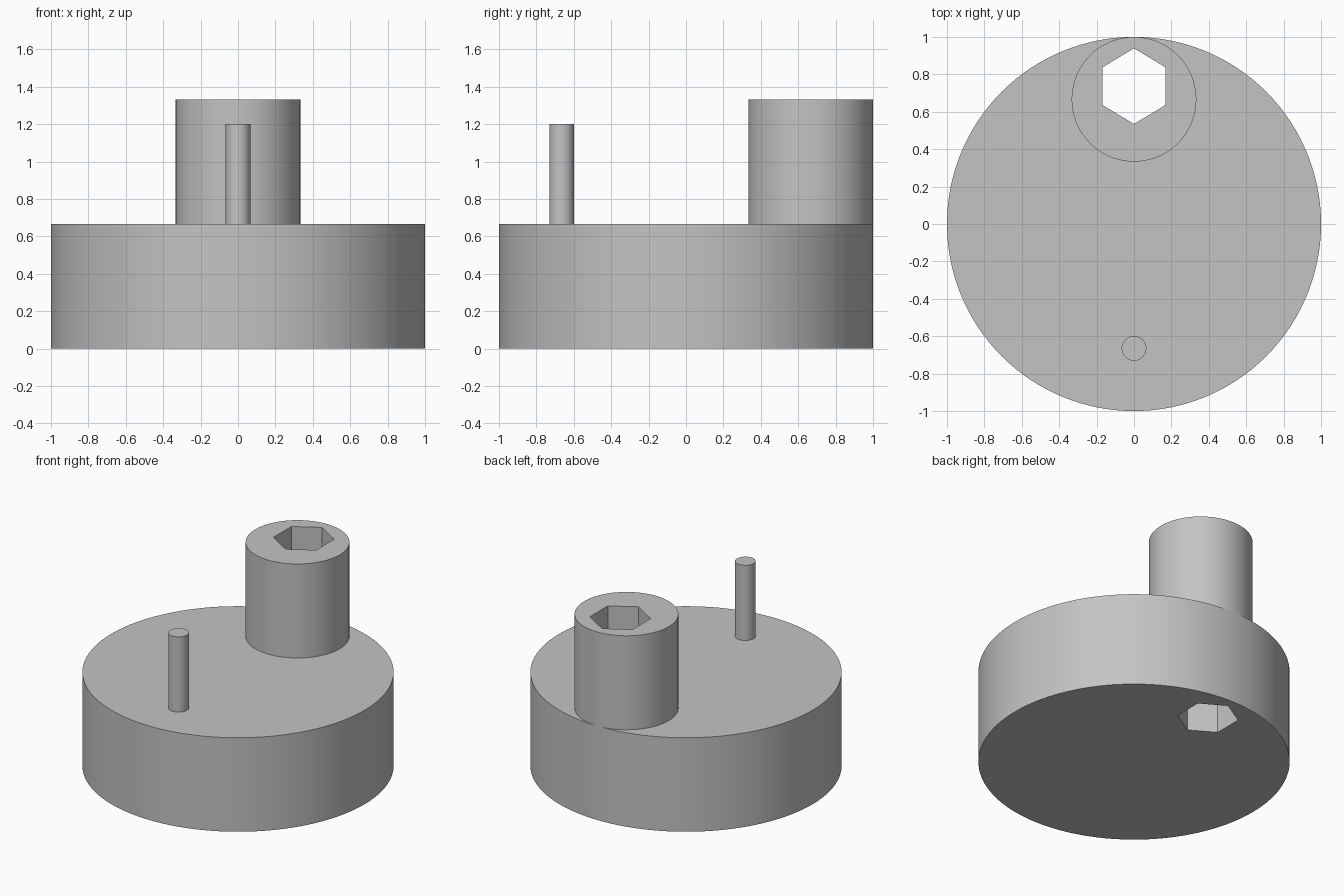
import bpy
import bmesh

cube = bpy.data.objects.get("Cube")
if cube:
    bpy.data.objects.remove(cube, do_unlink=True)

# Single grey finish
GREY = (0.55, 0.55, 0.55, 1.0)
grey = bpy.data.materials.new("plain grey")
grey.use_nodes = True
grey.diffuse_color = GREY
grey.node_tree.nodes["Principled BSDF"].inputs["Base Color"].default_value = GREY

DISC_TOP, BOSS_TOP, PIN_TOP = 2 / 3, 4 / 3, 1.2


def cylinder(name, radius, y, bottom, top, sides):
    bpy.ops.mesh.primitive_cylinder_add(
        vertices=sides, radius=radius, depth=top - bottom,
        location=(0, y, (bottom + top) / 2))
    obj = bpy.context.object
    obj.name = name
    obj.data.materials.append(grey)
    return obj


def hex_cutter(half_width, half_length, y):
    """Prism with a pointed end towards front and back."""
    w, l = half_width, half_length
    outline = [(0, l), (-w, l / 2), (-w, -l / 2), (0, -l), (w, -l / 2), (w, l / 2)]
    bm = bmesh.new()
    face = bm.faces.new([bm.verts.new((px, y + py, -0.5)) for px, py in outline])
    extruded = bmesh.ops.extrude_face_region(bm, geom=[face])["geom"]
    verts = [v for v in extruded if isinstance(v, bmesh.types.BMVert)]
    bmesh.ops.translate(bm, verts=verts, vec=(0, 0, 2.5))
    bmesh.ops.recalc_face_normals(bm, faces=bm.faces[:])
    mesh = bpy.data.meshes.new("hex_cutter")
    bm.to_mesh(mesh)
    bm.free()
    mesh.materials.append(grey)
    obj = bpy.data.objects.new("hex_cutter", mesh)
    bpy.context.collection.objects.link(obj)
    obj.hide_render = True
    return obj


def activate(obj):
    bpy.ops.object.select_all(action="DESELECT")
    obj.select_set(True)
    bpy.context.view_layer.objects.active = obj


# Wide disc, offset boss and thin crank pin
disc = cylinder("base_disc", 1.0, 0, 0, DISC_TOP, 128)
boss = cylinder("socket_boss", 1 / 3, 2 / 3, DISC_TOP, BOSS_TOP, 96)
pin = cylinder("crank_pin", 0.066, -0.665, DISC_TOP, PIN_TOP, 48)

# Hexagonal through-hole in boss and disc
cutter = hex_cutter(0.168, 0.202, 0.737)
for part in (disc, boss):
    activate(part)
    cut = part.modifiers.new("hex_hole", "BOOLEAN")
    cut.operation = "DIFFERENCE"
    cut.solver = "EXACT"
    cut.object = cutter
    bpy.ops.object.modifier_apply(modifier=cut.name)
bpy.data.objects.remove(cutter, do_unlink=True)

# Smooth walls with crisp rims
for part in (disc, boss, pin):
    activate(part)
    bpy.ops.object.shade_smooth_by_angle(angle=0.5)
